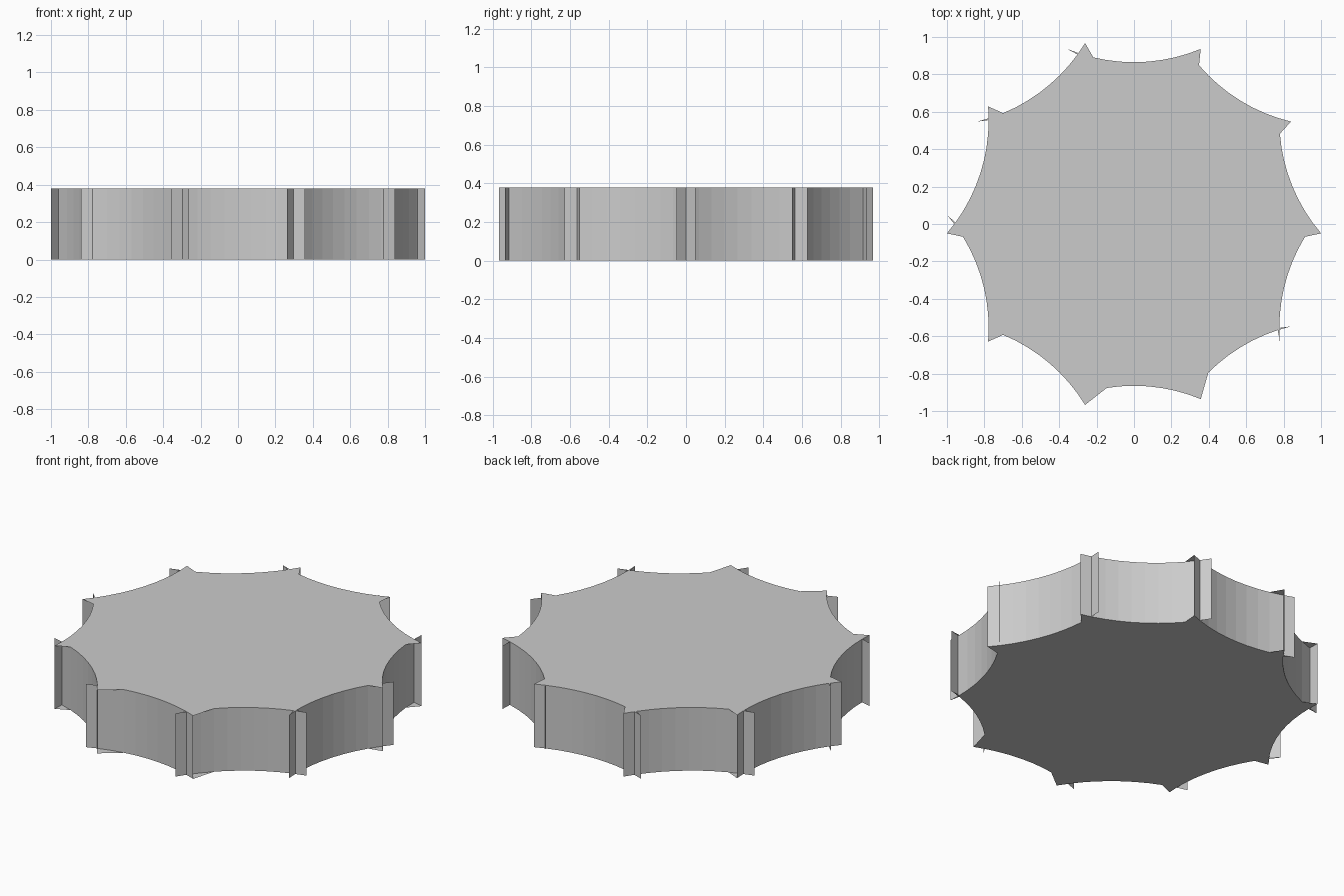
import bpy, bmesh
from math import sin, cos, tan, asin, radians
from mathutils import Vector, Matrix

if "Cube" in bpy.data.objects:
    bpy.data.objects.remove(bpy.data.objects["Cube"])

N, SEG, H = 10, 10, 0.38
MID, HALF, CHORD = 0.865, 0.357, 0.936      # scallop depth, half width, end height
sag = CHORD - MID
R = (HALF ** 2 + sag ** 2) / (2 * sag)
A = asin(HALF / R)


def arc_points(k):
    """Concave arc of scallop k, counter-clockwise, centred at 18 + 36k degrees."""
    rot = Matrix.Rotation(radians(18 + 36 * k - 90), 3, 'Z')
    pts = []
    for i in range(SEG + 1):
        a = A - 2 * A * i / SEG
        pts.append(rot @ Vector((R * sin(a), MID + R - R * cos(a), 0)))
    return pts


arcs = [arc_points(k) for k in range(N)]

# distance from the centre at which two neighbouring arcs cross
x0, y0 = R * sin(A * 0.8), MID + R - R * cos(A * 0.8)
t18 = tan(radians(18))
d0, d1 = x0 - y0 * t18, HALF - CHORD * t18
t = -d0 / (d1 - d0)
cross_r = Vector((x0 + t * (HALF - x0), y0 + t * (CHORD - y0))).length
cross = [Vector((cross_r * cos(radians(36 * k)), cross_r * sin(radians(36 * k)), 0))
         for k in range(N)]

bm = bmesh.new()
up = Vector((0, 0, H))


def face(pts, z=0.0):
    bm.faces.new([bm.verts.new(p + Vector((0, 0, z))) for p in pts])


# scalloped walls, overrunning each other into forked tips
for pts in arcs:
    lo = [bm.verts.new(p) for p in pts]
    hi = [bm.verts.new(p + up) for p in pts]
    for i in range(SEG):
        bm.faces.new((lo[i], lo[i + 1], hi[i + 1], hi[i]))

# top and bottom caps inside the arc crossings
outline = []
for k in range(N):
    outline += [cross[k]] + arcs[k][1:SEG]
for z in (0, H):
    c = bm.verts.new((0, 0, z))
    ring = [bm.verts.new(p + Vector((0, 0, z))) for p in outline]
    for i in range(len(ring)):
        a, b = ring[i], ring[(i + 1) % len(ring)]
        bm.faces.new((c, a, b) if z else (c, b, a))

# small webs joining tips to the cap: (tip, side, arc steps)
webs = [(0, -1, 2), (1, -1, 2), (2, -1, 2), (3, -1, 2), (3, 1, 1), (4, -1, 2),
        (4, 1, 1), (5, -1, 1), (5, 1, 2), (6, 1, 2), (7, 1, 3), (8, 1, 3),
        (9, -1, 1), (9, 1, 1)]
for k, side, n in webs:
    if side > 0:
        tip, side_arc = arcs[k - 1][SEG], arcs[k][1:n + 1]
    else:
        tip, side_arc = arcs[k][0], arcs[k - 1][SEG - n:SEG][::-1]
    chain = [cross[k]] + side_arc
    for a, b in zip(chain, chain[1:]):
        tri = [tip, a, b] if side < 0 else [tip, b, a]
        if (tri[1] - tri[0]).cross(tri[2] - tri[0]).z < 0:
            tri.reverse()
        face(tri, H)
        face(tri[::-1], 0)

bmesh.ops.remove_doubles(bm, verts=bm.verts[:], dist=1e-5)
mesh = bpy.data.meshes.new("scalloped_disc")
bm.to_mesh(mesh)
bm.free()
bpy.context.collection.objects.link(bpy.data.objects.new("scalloped_disc", mesh))
